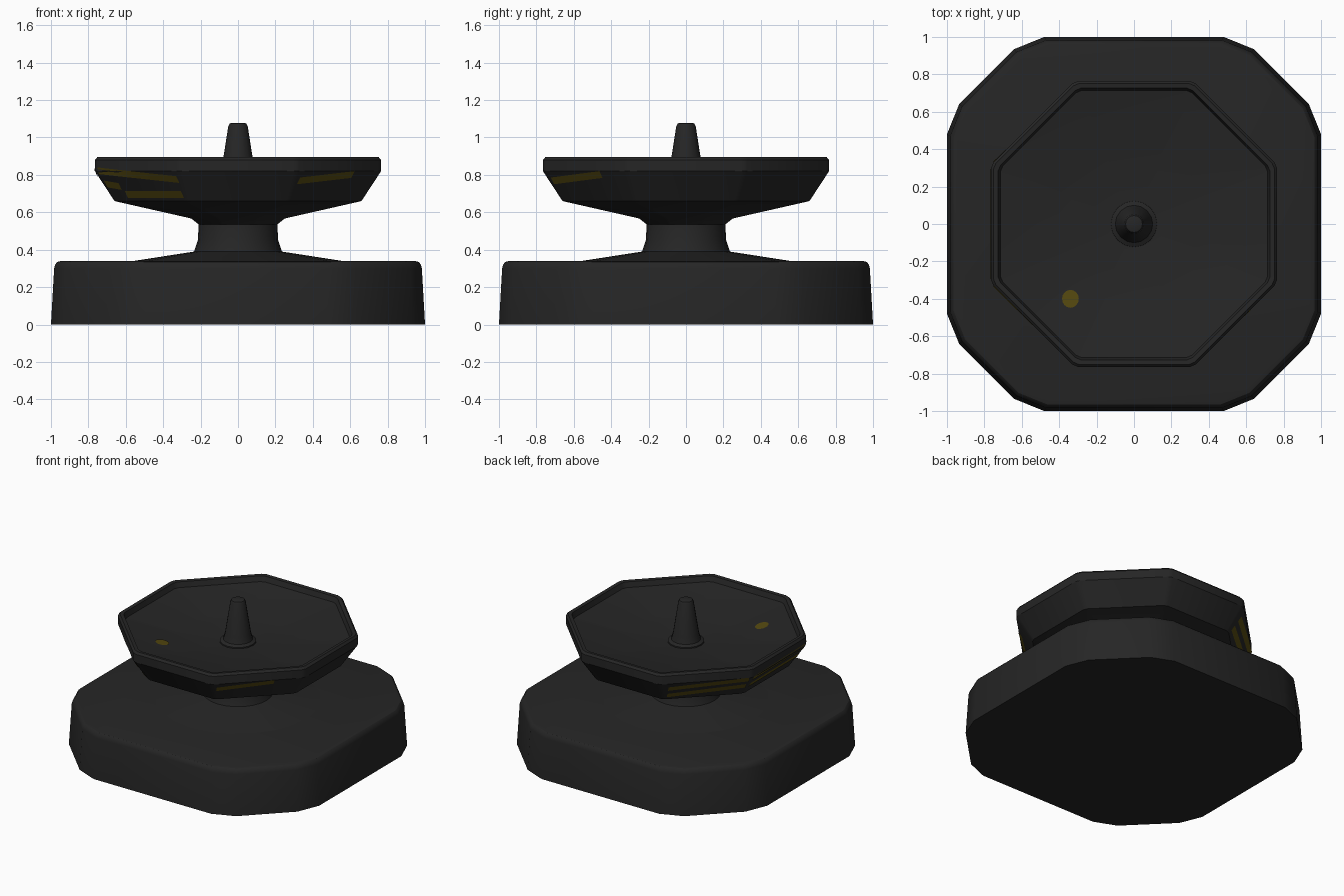
import bpy, bmesh
from math import sin, cos, pi, radians, sqrt

if "Cube" in bpy.data.objects:
    bpy.data.objects.remove(bpy.data.objects["Cube"])


def material(name, rgb):
    m = bpy.data.materials.new(name)
    m.diffuse_color = (*rgb, 1)
    m.use_nodes = True
    m.node_tree.nodes["Principled BSDF"].inputs["Base Color"].default_value = m.diffuse_color
    return m


BLACK = material("dark_grey", (0.019, 0.019, 0.019))
YELLOW = material("dull_yellow", (0.09, 0.066, 0.005))


def finish(name, bm, mat, angle=30):
    bmesh.ops.recalc_face_normals(bm, faces=bm.faces)
    me = bpy.data.meshes.new(name)
    bm.to_mesh(me)
    bm.free()
    me.materials.append(mat)
    ob = bpy.data.objects.new(name, me)
    bpy.context.collection.objects.link(ob)
    bpy.ops.object.select_all(action='DESELECT')
    ob.select_set(True)
    bpy.context.view_layer.objects.active = ob
    bpy.ops.object.shade_smooth_by_angle(angle=radians(angle))
    return ob


def loft(name, outline, profile, mat):
    """Stack scaled copies of an outline along (scale, z) steps and cap the ends."""
    bm = bmesh.new()
    rings = [[bm.verts.new((x * r, y * r, z)) for x, y in outline] for r, z in profile]
    n = len(outline)
    for a, b in zip(rings, rings[1:]):
        for i in range(n):
            j = (i + 1) % n
            bm.faces.new((a[i], a[j], b[j], b[i]))
    bm.faces.new(rings[0])
    bm.faces.new(rings[-1])
    return finish(name, bm, mat)


def circle(n):
    return [(cos(2 * pi * i / n), sin(2 * pi * i / n)) for i in range(n)]


# outlines: cut-corner square for the base, bevelled octagon for the plate
corner = [(1, .48), (.935, .64), (.64, .935), (.48, 1)]
base_outline = []
for k in range(4):
    c, s = round(cos(k * pi / 2)), round(sin(k * pi / 2))
    base_outline += [(x * c - y * s, x * s + y * c) for x, y in corner]
plate_outline = []
for k in range(8):
    c, s = cos(k * pi / 4), sin(k * pi / 4)
    plate_outline += [(c - s * t, s + c * t) for t in (-.388, .388)]

# heavy base
loft("base", base_outline,
     [(1, 0), (.983, .30), (.977, .322), (.965, .335), (.945, .34)], BLACK)

# neck with sloping foot
loft("neck", circle(24),
     [(.57, .338), (.235, .39), (.215, .45), (.21, .535), (.25, .572)], BLACK)

# dished plate
loft("plate", plate_outline,
     [(.21, .535), (.25, .567), (.66, .66), (.765, .82), (.765, .88), (.752, .895),
      (.727, .892), (.715, .855), (.40, .79), (.10, .765)], BLACK)

# centre pin
loft("pin", circle(16),
     [(.125, .755), (.123, .775), (.10, .787), (.088, .83), (.052, 1.06),
      (.045, 1.074), (.035, 1.078)], BLACK)


# painted stripes on the sloping flank of the plate
def flank(z):
    return min(.66 + (z - .66) / .16 * .105, .765) + .003


def stripe(name, deg, s0, z0, s1, z1, half=.018):
    c, s = cos(radians(deg)), sin(radians(deg))
    bm = bmesh.new()
    n = 4
    rows = []
    for i in range(n + 1):
        t = s0 + (s1 - s0) * i / n
        z = z0 + (z1 - z0) * i / n
        rows.append([bm.verts.new((c * flank(h) - s * t, s * flank(h) + c * t, h))
                     for h in (z - half, z + half)])
    for a, b in zip(rows, rows[1:]):
        bm.faces.new((a[0], b[0], b[1], a[1]))
    ob = finish(name, bm, YELLOW)
    # make sure the paint faces outward
    if sum(p.normal.x * c + p.normal.y * s for p in ob.data.polygons) < 0:
        ob.data.flip_normals()


stripes = [(-45, -.276, .768, .113, .802),
           (-135, -.295, .822, .283, .775),
           (-135, -.28, .752, -.177, .738),
           (-135, -.158, .695, .266, .695),
           (180, -.295, .808, .295, .822),
           (180, -.28, .742, .28, .752),
           (135, -.25, .768, .295, .806),
           (135, -.25, .700, .28, .742)]
for i, st in enumerate(stripes):
    stripe(f"stripe_{i + 1}", *st)

# painted dot on the dish
bm = bmesh.new()
dot = []
for x, y in circle(16):
    px, py = -.34 + .045 * x, -.40 + .048 * y
    ap = -(px + py) / sqrt(2)
    dot.append(bm.verts.new((px, py, .79 + (ap - .40) * .065 / .315 + .004)))
bm.faces.new(dot)
dot_ob = finish("dot", bm, YELLOW)
if dot_ob.data.polygons[0].normal.z < 0:
    dot_ob.data.flip_normals()
